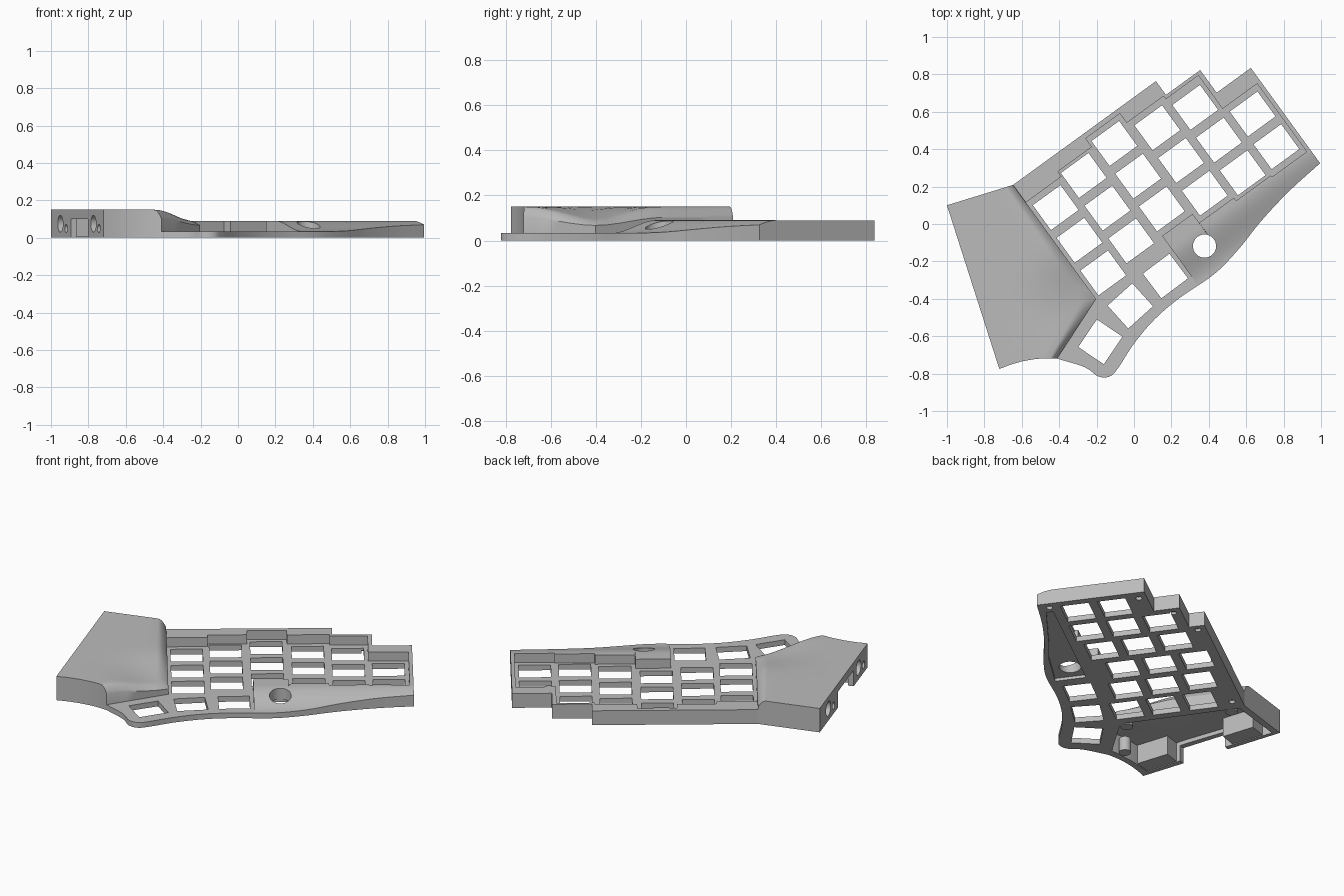
import bpy, bmesh, math
from mathutils import Matrix, Vector

if "Cube" in bpy.data.objects:
    bpy.data.objects.remove(bpy.data.objects["Cube"])

TILT = math.radians(36)          # the key field is turned by this angle
PLATE, RIM, TALL = 0.033, 0.09, 0.15

grey = bpy.data.materials.new("case_grey")
grey.use_nodes = True
grey.diffuse_color = (0.5, 0.5, 0.5, 1)
grey.node_tree.nodes["Principled BSDF"].inputs["Base Color"].default_value = (0.5, 0.5, 0.5, 1)


def uv(u, v):
    c, s = math.cos(TILT), math.sin(TILT)
    return (u * c - v * s, u * s + v * c)


def to_uv(x, y):
    c, s = math.cos(TILT), math.sin(TILT)
    return (x * c + y * s, y * c - x * s)


def smooth(t):
    t = min(max(t, 0), 1)
    return t * t * (3 - 2 * t)


def finish(bm, name):
    bmesh.ops.recalc_face_normals(bm, faces=bm.faces)
    mesh = bpy.data.meshes.new(name)
    bm.to_mesh(mesh)
    bm.free()
    mesh.materials.append(grey)
    ob = bpy.data.objects.new(name, mesh)
    bpy.context.collection.objects.link(ob)
    return ob


def prism(name, pts, z0, z1):
    bm = bmesh.new()
    face = bm.faces.new([bm.verts.new((x, y, z0)) for x, y in pts])
    new = bmesh.ops.extrude_face_region(bm, geom=[face])["geom"]
    bmesh.ops.translate(bm, vec=(0, 0, z1 - z0),
                        verts=[g for g in new if isinstance(g, bmesh.types.BMVert)])
    return finish(bm, name)


def grid_solid(name, rows, z0):
    """Solid with a curved top given as rows of 3D points and a flat base."""
    bm = bmesh.new()
    top = [[bm.verts.new(p) for p in r] for r in rows]
    low = [[bm.verts.new((p[0], p[1], z0)) for p in r] for r in rows]
    n, m = len(rows), len(rows[0])
    for g in (top, low):
        for i in range(n - 1):
            for j in range(m - 1):
                bm.faces.new((g[i][j], g[i][j + 1], g[i + 1][j + 1], g[i + 1][j]))
    ring = [(0, j) for j in range(m)] + [(i, m - 1) for i in range(1, n)]
    ring += [(n - 1, j) for j in range(m - 2, -1, -1)] + [(i, 0) for i in range(n - 2, 0, -1)]
    for (a, b), (c, d) in zip(ring, ring[1:] + ring[:1]):
        bm.faces.new((top[a][b], top[c][d], low[c][d], low[a][b]))
    return finish(bm, name)


def box(bm, x, y, z, size, angle):
    mat = Matrix.Translation((x, y, z)) @ Matrix.Rotation(angle, 4, "Z") @ Matrix.Diagonal((*size, 1))
    bmesh.ops.create_cube(bm, size=1, matrix=mat)


def rod(bm, centre, radius, depth, axis=(0, 0, 1)):
    turn = Vector(axis).to_track_quat("Z", "Y").to_matrix().to_4x4()
    bmesh.ops.create_cone(bm, cap_ends=True, segments=32, radius1=radius, radius2=radius,
                          depth=depth, matrix=Matrix.Translation(centre) @ turn)


def cut(targets, cutter):
    cutter.hide_render = True
    for ob in targets:
        mod = ob.modifiers.new("cut", "BOOLEAN")
        mod.operation, mod.solver, mod.object = "DIFFERENCE", "EXACT", cutter
        bpy.context.view_layer.objects.active = ob
        bpy.ops.object.modifier_apply(modifier=mod.name)
    bpy.data.objects.remove(cutter)


def catmull(pts, steps=6):
    pts = [Vector(p) for p in pts]
    pts = [2 * pts[0] - pts[1]] + pts + [2 * pts[-1] - pts[-2]]
    out = []
    for a, b, c, d in zip(pts, pts[1:], pts[2:], pts[3:]):
        for k in range(steps):
            t = k / steps
            out.append(0.5 * (2 * b + (c - a) * t + (2 * a - 5 * b + 4 * c - d) * t * t
                              + (3 * b - a - 3 * c + d) * t ** 3))
    return [tuple(p) for p in out] + [tuple(pts[-2])]


# Flowing front edge, from the far right corner to the tall block
front = catmull([uv(0.996, -0.322), (0.83, 0.176), (0.68, 0.016), (0.56, -0.134), (0.43, -0.267),
                 (0.243, -0.396), (0.11, -0.51), (0, -0.64), (-0.085, -0.77), (-0.13, -0.815),
                 (-0.19, -0.815), (-0.265, -0.765), (-0.41, -0.72)])
back = [(-0.4, 0.549), (0.544, 0.549), (0.544, 0.458), (0.77, 0.458), (0.77, 0.308), (0.996, 0.308)]
knee = uv(-0.4, -0.206)

# Key plate
plate = prism("key_plate", [uv(*p) for p in back] + front + [knee], 0, PLATE)

# Raised rim round the back and side with a stepped inner edge
inner = [(0.974, -0.23), (0.974, 0.22), (0.745, 0.22), (0.745, 0.44), (0.53, 0.44), (0.53, 0.46),
         (0.286, 0.46), (0.286, 0.522), (0.06, 0.522), (0.06, 0.466), (-0.165, 0.466),
         (-0.165, 0.433), (-0.4, 0.433)]
rim = prism("back_rim", [uv(*p) for p in back + [(0.996, -0.23)] + inner], 0.02, RIM)

# Sloping front shelf
edge = sorted(to_uv(*p) for p in front[:31])


def outer_v(u):
    for (a, va), (b, vb) in zip(edge, edge[1:]):
        if a <= u <= b:
            return va + (vb - va) * (u - a) / (b - a)
    return edge[-1][1]


rows = []
for a, b, v0 in ((0.084, 0.285, -0.14), (0.286, 0.515, -0.2), (0.516, 0.745, -0.22), (0.746, 0.996, -0.23)):
    for k in range(8):
        u = a + (b - a) * k / 7
        row = []
        for j in range(17):
            v = v0 + (outer_v(u) - v0) * j / 16
            z = PLATE + (RIM - PLATE) * (1 - smooth((-0.225 - v) / 0.24))
            row.append((*uv(u, v), z + 0.0005))
        rows.append(row)
shelf = grid_solid("front_shelf", rows, 0.02)

# Tall side block with a rounded inner edge that dips at the knee
A, B, K, L, J = (Vector(p) for p in ((-1, 0.1), uv(-0.4, 0.549), knee, (-0.41, -0.72), (-0.72, -0.775)))


def block_rows(s_list, t0, t1, lower):
    result = []
    for i in range(19):
        t = t0 + (t1 - t0) * i / 18
        left = A.lerp(J, t)
        right = B.lerp(K, t * 1.5) if t < 2 / 3 else K.lerp(L, t * 3 - 2)
        row = []
        for s in s_list:
            p = left.lerp(right, s)
            p.y += 0.08 * s * (1 - s) * t ** 6
            z = TALL - 0.06 * smooth(1 - (p - K).length / 0.38)
            z -= 0.4 * (z - PLATE) * (max(0, s - 0.87) / 0.13) ** 2
            row.append((p.x, p.y, z - lower))
        result.append(row)
    return result


block = grid_solid("side_block", block_rows([0, .2, .4, .6, .75, .87, .9, .93, .96, .98, 1], 0, 1, 0), 0)
cut([block], grid_solid("cavity", block_rows([.06, .3, .5, .7, .87, .94], 0.04, 0.95, 0.025), -0.02))

# Connector mounts inside the outer wall of the block
along = (J - A).normalized()
outward = Vector((along.y, -along.x))
wall_angle = math.atan2(along.y, along.x)


def wall_point(d, depth):
    return A + along * d - outward * depth


bm = bmesh.new()
for d in (0.2, 0.775):
    p = wall_point(d, 0.075)
    box(bm, p.x, p.y, 0.07, (0.2, 0.11, 0.13), wall_angle)
mounts = finish(bm, "connector_mounts")

bm = bmesh.new()
for d, z, r in ((0.165, 0.075, 0.045), (0.265, 0.05, 0.022), (0.745, 0.075, 0.045), (0.84, 0.05, 0.022)):
    rod(bm, (*wall_point(d, 0), z), r, 0.18, (outward.x, outward.y, 0))
cut([block, mounts], finish(bm, "bolt_holes"))
bm = bmesh.new()
box(bm, *wall_point(0.5, 0), 0.04, (0.3, 0.16, 0.12), wall_angle)
cut([block], finish(bm, "wall_slot"))

# Screw posts under the block
bm = bmesh.new()
for x, y in ((-0.47, -0.64), (-0.64, 0.1), (-0.29, -0.41)):
    rod(bm, (x, y, 0.045), 0.035, 0.088)
posts = finish(bm, "screw_posts")

# Key openings: three per column, two in the last, and three for the thumb
bm = bmesh.new()
columns = ((-0.287, 0.317, 3), (-0.065, 0.368, 3), (0.168, 0.41, 3),
           (0.403, 0.343, 3), (0.631, 0.312, 3), (0.859, 0.103, 2))
for u, v, count in columns:
    for k in range(count):
        box(bm, *uv(u, v - 0.216 * k), 0.01, (0.183, 0.165, 0.1), TILT)
for x, y, deg in ((0.168, -0.278, 37), (-0.02, -0.438, 42), (-0.18, -0.63, 56)):
    box(bm, x, y, 0.01, (0.178, 0.165, 0.1), math.radians(deg))
cut([plate], finish(bm, "key_openings"))

# Hollow and screw holes on the underside, then the round opening in the shelf
hollow = [(0.13, -0.25), (0.9, -0.25), (0.9, -0.29), (0.56, -0.36), (0.374, -0.405), (0.13, -0.43)]
cut([plate], prism("shelf_hollow", [uv(*p) for p in hollow], -0.02, 0.018))
bm = bmesh.new()
for u, v in ((0.93, 0.26), (0.72, 0.41), (0.5, 0.5), (-0.34, 0.49), (0.95, -0.26)):
    rod(bm, (*uv(u, v), 0), 0.018, 0.036)
cut([plate], finish(bm, "screw_holes"))
bm = bmesh.new()
rod(bm, (0.377, -0.118, 0.05), 0.062, 0.2)
cut([plate, shelf], finish(bm, "round_opening"))

# Smooth the curved parts, keeping hard edges
bpy.ops.object.select_all(action="DESELECT")
for ob in (plate, shelf, block, mounts, posts):
    ob.select_set(True)
bpy.context.view_layer.objects.active = block
bpy.ops.object.shade_smooth_by_angle(angle=math.radians(30))
